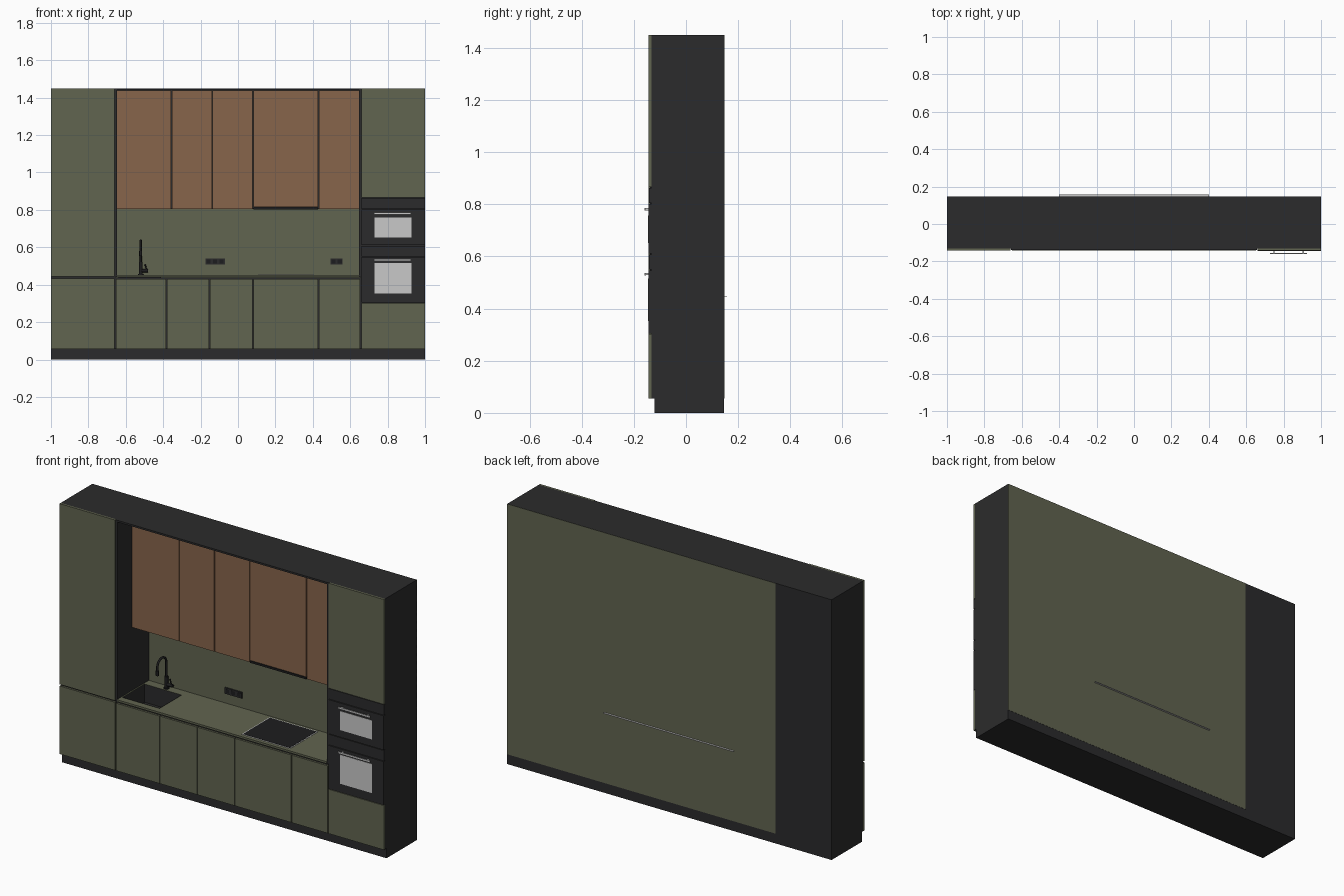
import bpy, bmesh, math
from mathutils import Vector

if "Cube" in bpy.data.objects:
    bpy.data.objects.remove(bpy.data.objects["Cube"])


def mat(name, r, g, b):
    m = bpy.data.materials.new(name)
    m.diffuse_color = (r, g, b, 1)
    m.use_nodes = True
    m.node_tree.nodes["Principled BSDF"].inputs["Base Color"].default_value = m.diffuse_color
    return m


GREEN = mat("olive_green", .120, .128, .080)
BROWN = mat("warm_wood", .245, .130, .070)
DARK = mat("charcoal", .024, .024, .025)
BLACK = mat("black", .012, .012, .013)
LIGHT = mat("light_grey", .58, .58, .58)


def finish(bm, name, m):
    me = bpy.data.meshes.new(name)
    bm.to_mesh(me)
    bm.free()
    me.materials.append(m)
    o = bpy.data.objects.new(name, me)
    bpy.context.collection.objects.link(o)
    return o


def box(name, m, x, y, z, open_top=False):
    """Box from (min, max) pairs, optionally without its top."""
    bm = bmesh.new()
    bmesh.ops.create_cube(bm, size=1)
    for v in bm.verts:
        v.co = Vector([r[0] if c < 0 else r[1] for c, r in zip(v.co, (x, y, z))])
    if open_top:
        top = [f for f in bm.faces if f.normal.z > .5]
        bmesh.ops.delete(bm, geom=top, context='FACES')
        bmesh.ops.reverse_faces(bm, faces=bm.faces)
    return finish(bm, name, m)


def tube(name, m, pts, r):
    """Round pipe along a path."""
    cu = bpy.data.curves.new(name, 'CURVE')
    cu.dimensions = '3D'
    cu.bevel_depth = r
    cu.bevel_resolution = 3
    cu.use_fill_caps = True
    s = cu.splines.new('POLY')
    s.points.add(len(pts) - 1)
    for p, c in zip(s.points, pts):
        p.co = (*c, 1)
    cu.materials.append(m)
    o = bpy.data.objects.new(name, cu)
    bpy.context.collection.objects.link(o)
    return o


F, D, B = -.143, -.132, .146      # door front, carcass front, back
H = 1.45                          # full height
E = .655                          # inner edge of tall columns
G = .002                          # half gap between doors


def door(name, m, x0, x1, z0, z1, y0=F, y1=D):
    return box(name, m, (x0 + G, x1 - G), (y0, y1), (z0, z1))


# Plinth and carcasses
box("plinth", DARK, (-1, 1), (-.12, B), (0, .055))
box("left_column", DARK, (-1, -E), (D, B), (.055, H))
box("right_column", DARK, (E, 1), (D, B), (.055, H))
base = box("base_carcass", DARK, (-E, E), (D, B - .002), (.055, .438))
box("upper_carcass", DARK, (-E, E), (0, .14), (.806, 1.44))
box("top_panel", DARK, (-E, E), (F + .004, B), (1.44, H))
for s, n in ((-1, "left"), (1, "right")):
    xs = sorted((s * .647, s * .658))
    box(n + "_side_panel", DARK, xs, (F + .004, B), (.44, H))

# Back skin and splashback
box("splashback", GREEN, (-E, E), (.139, B), (.44, .81))
box("back_panel", GREEN, (-E, 1), (B - .001, B + .001), (.055, H))

# Tall column doors
door("left_tall_door", GREEN, -1 - G, -.657, .443, H)
door("left_low_door", GREEN, -1 - G, -.657, .055, .434)
door("right_top_door", GREEN, .657, 1 + G, .866, H)
door("right_low_door", GREEN, .657, 1 + G, .055, .302)

# Base and wall doors
bx = [-E, -.382, -.152, .08, .43, E]
ux = [-.648, -.355, -.137, .08, .43, .648]
for i in range(5):
    door(f"base_door_{i+1}", GREEN, bx[i], bx[i + 1], .055, .431)
    zb = .816 if i == 3 else .805
    door(f"wall_door_{i+1}", BROWN, ux[i], ux[i + 1], zb, 1.437, -.011, 0)
box("extractor_hood", BLACK, (.082, .428), (-.011, .13), (.802, .813))

# Worktop with sink cut-out
worktop = box("worktop", GREEN, (-.647, .647), (F, .139), (.441, .452))
SX, SY = (-.64, -.41), (-.105, .09)
cutter = box("sink_cutter", BLACK, SX, SY, (.35, .5))
cutter.hide_render = True
cutter.hide_viewport = True
for o in (worktop, base):
    b = o.modifiers.new("sink_hole", 'BOOLEAN')
    b.object = cutter
    b.operation = 'DIFFERENCE'
    b.solver = 'EXACT'
inset = lambda r, d: (r[0] + d, r[1] - d)
box("sink_basin", DARK, inset(SX, .002), inset(SY, .002), (.352, .4525), True)

# Tap: body, arched neck, side lever
tx, ty = -.52, .112
tube("tap_base", BLACK, [(tx, ty, .45), (tx, ty, .457)], .015)
tube("tap_body", BLACK, [(tx, ty, .455), (tx, ty, .52)], .010)
arc = [(tx, ty - .04 + .04 * math.cos(a), .597 + .04 * math.sin(a))
       for a in [math.pi * i / 12 for i in range(13)]]
tube("tap_neck", BLACK, [(tx, ty, .51)] + arc + [(tx, ty - .08, .565)], .006)
tube("tap_nozzle", BLACK, [(tx, ty - .08, .58), (tx, ty - .08, .553)], .008)
tube("tap_lever_hub", BLACK, [(tx, ty, .475), (tx + .04, ty, .475)], .009)
tube("tap_lever", BLACK, [(tx + .033, ty, .475), (tx + .022, ty, .51)], .004)

# Hob with light rim
HX, HY = (.108, .406), (-.122, .125)
box("hob_rim", LIGHT, HX, HY, (.451, .4535))
box("hob_glass", BLACK, inset(HX, .005), inset(HY, .005), (.452, .4545))

# Sockets
for n, x, k in (("long", (-.175, -.07), 3), ("short", (.495, .56), 2)):
    box(n + "_socket", DARK, x, (.132, .14), (.507, .541))
    w = (x[1] - x[0]) / k
    for i in range(k):
        c = x[0] + w * (i + .5)
        box(f"{n}_socket_insert_{i+1}", BLACK, (c - .011, c + .011),
            (.131, .133), (.513, .535))

# Ovens: door, control strip, window, bar handle
for n, z0, zs, z1, w0, w1, hz in (
        ("lower", .305, .55, .608, .353, .515, .532),
        ("upper", .612, .805, .863, .652, .758, .781)):
    box(n + "_oven_door", DARK, (.659, .999), (-.144, D), (z0, zs - .003))
    box(n + "_oven_controls", DARK, (.659, .999), (-.142, D), (zs, z1))
    box(n + "_oven_window", LIGHT, (.73, .928), (-.1455, -.143), (w0, w1))
    box(n + "_oven_handle", LIGHT, (.727, .926), (-.16, -.154), (hz - .005, hz + .005))
    for i, x in enumerate((.745, .902)):
        box(f"{n}_handle_post_{i+1}", LIGHT, (x, x + .007), (-.156, -.143),
            (hz - .004, hz + .004))

# Thin strip behind the worktop
box("rear_strip", LIGHT, (-.4, .4), (.14, .158), (.447, .449))
